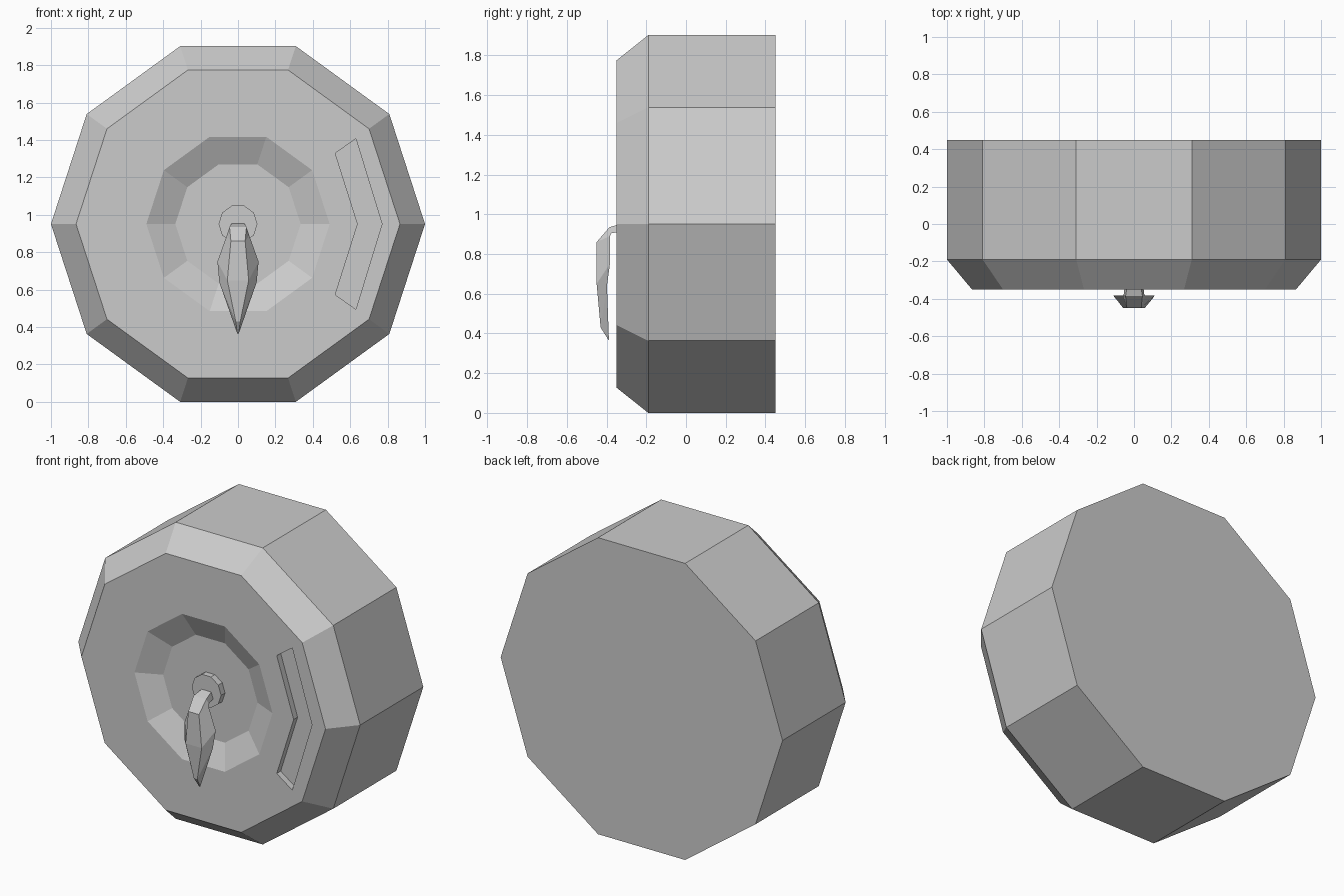
import bpy, bmesh
from math import cos, sin, pi

if "Cube" in bpy.data.objects:
    bpy.data.objects.remove(bpy.data.objects["Cube"])

CZ = 0.951  # height of the barrel axis


def finish(name, bm):
    bmesh.ops.recalc_face_normals(bm, faces=bm.faces[:])
    me = bpy.data.meshes.new(name)
    bm.to_mesh(me)
    bm.free()
    ob = bpy.data.objects.new(name, me)
    bpy.context.collection.objects.link(ob)
    return ob


def loft(name, rings):
    """Bridge closed rings of equal length and cap both ends."""
    bm = bmesh.new()
    vs = [[bm.verts.new(p) for p in ring] for ring in rings]
    n = len(vs[0])
    for a, b in zip(vs, vs[1:]):
        for i in range(n):
            j = (i + 1) % n
            bm.faces.new((a[i], a[j], b[j], b[i]))
    bm.faces.new(vs[0])
    bm.faces.new(vs[-1])
    bmesh.ops.remove_doubles(bm, verts=bm.verts[:], dist=1e-5)
    return finish(name, bm)


def decagon(r, y):
    return [(r * cos(i * pi / 5), y, CZ + r * sin(i * pi / 5)) for i in range(10)]


# Barrel body: bevelled front rim and a sunken dish
body = loft("barrel_body", [decagon(r, y) for r, y in (
    (1.0, 0.45), (1.0, -0.19), (0.866, -0.35), (0.49, -0.35), (0.335, -0.28))])

# Chevron slot cut into the front
chevron = [(0.52, 0.378), (0.63, 0.456), (0.77, 0), (0.63, -0.456), (0.52, -0.378), (0.64, 0)]
cutter = loft("slot_cutter", [[(x, y, CZ + z) for x, z in chevron] for y in (-0.5, -0.31)])
cutter.hide_render = True
cutter.hide_viewport = True
cut = body.modifiers.new("slot", 'BOOLEAN')
cut.operation = 'DIFFERENCE'
cut.solver = 'EXACT'
cut.object = cutter

# Round hub in the dish
loft("tap_hub", [decagon(0.104, -0.27), decagon(0.104, -0.32)])

# Tap: stem bending down into a pointed handle
# each section: outer (y, z, half width), inner (y, z, half width)
sections = [
    ((-0.30, 0.96, 0.03), (-0.30, 0.915, 0.045)),
    ((-0.385, 0.935, 0.045), (-0.375, 0.905, 0.055)),
    ((-0.45, 0.86, 0.038), (-0.383, 0.89, 0.06)),
    ((-0.45, 0.65, 0.057), (-0.383, 0.75, 0.11)),
    ((-0.43, 0.43, 0.012), (-0.398, 0.64, 0.10)),
    ((-0.392, 0.37, 0.004), (-0.388, 0.365, 0.004)),
]
loft("tap_handle", [
    [(-fo, yo, zo), (fo, yo, zo), (fi, yi, zi), (-fi, yi, zi)]
    for (yo, zo, fo), (yi, zi, fi) in sections])
